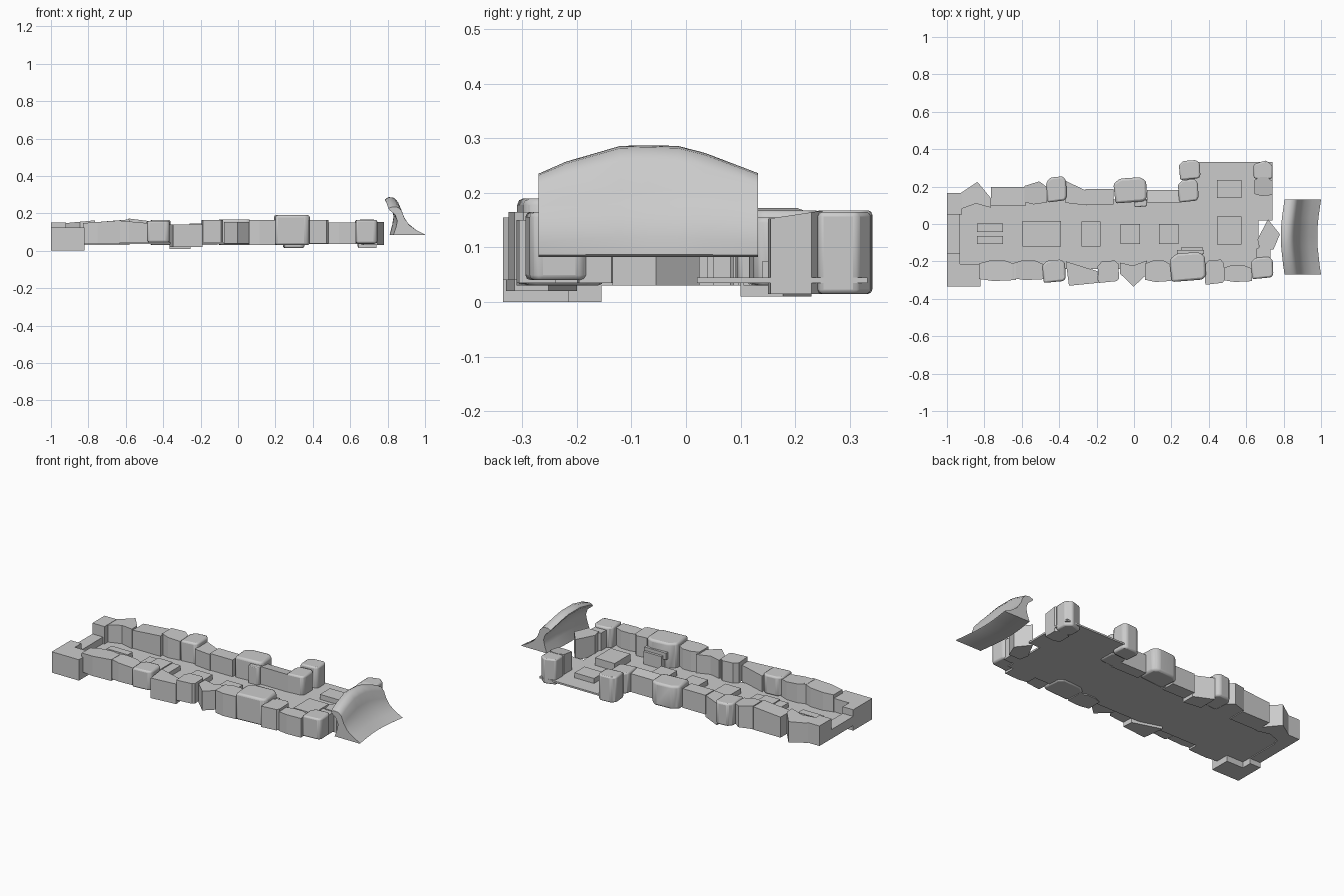
import bpy
import bmesh
from math import sin, pi

if "Cube" in bpy.data.objects:
    bpy.data.objects.remove(bpy.data.objects["Cube"], do_unlink=True)

# One plain stone colour
stone = bpy.data.materials.new("stone_grey")
stone.use_nodes = True
colour = (0.6, 0.6, 0.6, 1)
stone.diffuse_color = colour
stone.node_tree.nodes["Principled BSDF"].inputs["Base Color"].default_value = colour

# Unit outlines seen from above, fitted to each stone's extents
SLAB = [(0, 0), (1, 0), (1, 1), (0, 1)]
ROUGH = [(.06, 0), (.9, .08), (1, .2), (.97, .85), (.8, 1), (.2, .95), (0, .75)]
CLIPPED = [(0, .1), (.4, 0), (1, .05), (1, .8), (.7, 1), (.3, 1), (0, .85)]
LEANING = [(.1, 0), (1, .12), (.97, .6), (.6, .75), (0, 1)]
HEART = [(0, .5), (.5, 0), (1, .48), (1, 1), (.47, .8), (0, .92)]
KITE = [(.1, 0), (.72, 0), (1, .5), (.47, 1), (0, .33)]
PEAKED = [(0, 0), (.5, .2), (1, .05), (1, .4), (.55, 1), (0, .6)]
CREST = [(0, .1), (.4, 0), (1, .08), (1, .75), (.65, 1), (0, .8)]
FALLING = [(0, .1), (1, 0), (1, .6), (0, 1)]


def make_object(name, bm):
    bmesh.ops.recalc_face_normals(bm, faces=bm.faces[:])
    mesh = bpy.data.meshes.new(name)
    bm.to_mesh(mesh)
    bm.free()
    mesh.materials.append(stone)
    obj = bpy.data.objects.new(name, mesh)
    bpy.context.collection.objects.link(obj)
    return obj


def smooth(obj, angle):
    bpy.ops.object.select_all(action="DESELECT")
    obj.select_set(True)
    bpy.context.view_layer.objects.active = obj
    bpy.ops.object.shade_smooth_by_angle(angle=angle)


def block(name, x, y, z, outline=SLAB, tilt=0, rise=0, bevel=0):
    """Upright prism; tilt slopes the top along x and rise slopes it along y."""
    bm = bmesh.new()
    rings = []
    for top in (0, 1):
        rings.append([bm.verts.new((
            x[0] + u * (x[1] - x[0]),
            y[0] + v * (y[1] - y[0]),
            z[top] + top * (tilt * (u - .5) + rise * (v - .5)))) for u, v in outline])
    low, high = rings
    bm.faces.new(low)
    bm.faces.new(high)
    for i in range(len(low)):
        j = (i + 1) % len(low)
        bm.faces.new((low[i], low[j], high[j], high[i]))
    obj = make_object(name, bm)
    if bevel:
        mod = obj.modifiers.new("worn_edges", "BEVEL")
        mod.width = bevel
        mod.segments = 2
        smooth(obj, pi / 5)
    return obj


# Floor slab, with the wider landing towards the wave end
FLOOR = (.035, .045)
block("floor", (-.93, .665), (-.24, .13), FLOOR)
block("floor_landing", (.27, .74), (.02, .332), FLOOR)

# Corner blocks and low sill at the narrow end
block("front_corner_block", (-1, -.82), (-.335, -.215), (0, .125))
block("front_corner_return", (-1, -.93), (-.215, -.155), (0, .125))
block("end_sill", (-1, -.93), (-.155, .05), (.03, .085))
block("back_corner_block", (-1, -.92), (.05, .165), (.03, .15))

# Front row of wall stones
block("front_stone_a", (-.83, -.63), (-.305, -.195), (.035, .155), CLIPPED, tilt=.015)
block("front_stone_b", (-.65, -.48), (-.3, -.195), (.045, .155), CLIPPED, tilt=-.015)
block("front_stone_c", (-.49, -.365), (-.315, -.19), (.045, .16), ROUGH, bevel=.01)
block("front_stone_d", (-.365, -.19), (-.33, -.2), (.02, .14), LEANING)
block("front_stone_e", (-.195, -.08), (-.315, -.195), (.045, .165), ROUGH)
block("front_stone_f", (-.075, .07), (-.335, -.195), (.04, .155), HEART)
block("front_stone_g", (.06, .2), (-.31, -.195), (.03, .165), CLIPPED)
block("front_great_stone", (.19, .385), (-.31, -.15), (.03, .19), ROUGH, bevel=.012)
block("front_stone_h", (.375, .485), (-.325, -.19), (.04, .165), ROUGH)
block("front_stone_i", (.48, .63), (-.31, -.22), (.035, .15), CLIPPED)
block("front_end_stone", (.625, .745), (-.295, -.175), (.04, .165), ROUGH, bevel=.01)

# Bench and ledge tucked behind the great stone
block("bench_seat", (.25, .37), (-.19, -.125), (.04, .12))
block("bench_ledge", (.23, .375), (-.16, -.14), (.1, .14))

# Back row of wall stones
block("back_stone_a", (-.925, -.765), (.08, .225), (.03, .155), PEAKED, tilt=.015)
block("back_stone_b", (-.765, -.58), (.095, .198), (.03, .16), tilt=.015)
block("back_stone_c", (-.585, -.465), (.105, .228), (.035, .165), CREST, tilt=-.015)
block("back_stone_d", (-.47, -.36), (.115, .255), (.03, .165), ROUGH, bevel=.012)
block("back_stone_e", (-.365, -.255), (.1, .23), (.01, .14), FALLING)
block("back_stone_f", (-.26, -.11), (.105, .188), (.03, .145))
block("back_stone_g", (-.11, .07), (.11, .25), (.03, .168), ROUGH, bevel=.014)
block("back_stone_h", (.0, .07), (.09, .14), (.04, .15), ROUGH, bevel=.006)
block("back_stone_i", (.07, .25), (.115, .183), (.03, .145), rise=-.01)
block("back_turn_stone", (.235, .345), (.115, .24), (.03, .155), ROUGH, bevel=.01)
block("back_turn_end", (.24, .355), (.235, .342), (.015, .168), ROUGH, bevel=.01)

# Stones beside the wave
block("landing_stone_high", (.64, .74), (.235, .34), (.015, .165), CREST, bevel=.008)
block("landing_stone_low", (.645, .74), (.15, .25), (.015, .16), CLIPPED, rise=.015)
block("leaning_stone", (.66, .78), (-.135, .025), (.03, .155), KITE)
block("side_stone", (.655, .73), (-.2, -.12), (.035, .15), CLIPPED)

# Raised paving blocks down the middle of the floor
for y in (-.065, -.13):
    top = .075 if y > -.1 else .065
    block("paving_strip", (-.84, -.7), (y + .022, y + .067), (.04, top))
block("paving_wide", (-.595, -.39), (-.12, .015), (.04, .072))
block("paving_cap", (-.54, -.445), (-.12, .015), (.04, .078))
for x, half in ((-.23, .067), (-.02, .053), (.185, .053)):
    width = .052
    block("paving_block", (x - width, x + width), (-.053 - half, -.053 + half), (.04, .075))
block("landing_block", (.445, .575), (-.11, .04), (.04, .09))
block("landing_step", (.445, .575), (.14, .235), (.04, .075))

# Breaking wave: a curled section lofted across y, lower at both ends
SECTION = [(.81, 0), (.825, .28), (.832, .5), (.82, .72), (.79, .88), (.785, .94),
           (.805, 1), (.835, .98), (.855, .86), (.87, .6), (.895, .36), (.935, .17), (.98, .02), (.975, 0)]
STATIONS = [(-.27, .235), (-.22, .257), (-.12, .286), (-.07, .287), (-.015, .286), (.035, .273), (.132, .236)]
base = .083
bm = bmesh.new()
rows = []
for y, crest in STATIONS:
    bow = 1 - sin(pi * (y - STATIONS[0][0]) / .402)
    rows.append([bm.verts.new((x + .02 * bow, y, base + h * (crest - base))) for x, h in SECTION])
for a, b in zip(rows, rows[1:]):
    for i in range(len(a)):
        j = (i + 1) % len(a)
        bm.faces.new((a[i], a[j], b[j], b[i]))
bm.faces.new(rows[0])
bm.faces.new(rows[-1])
smooth(make_object("breaking_wave", bm), pi / 3.2)
